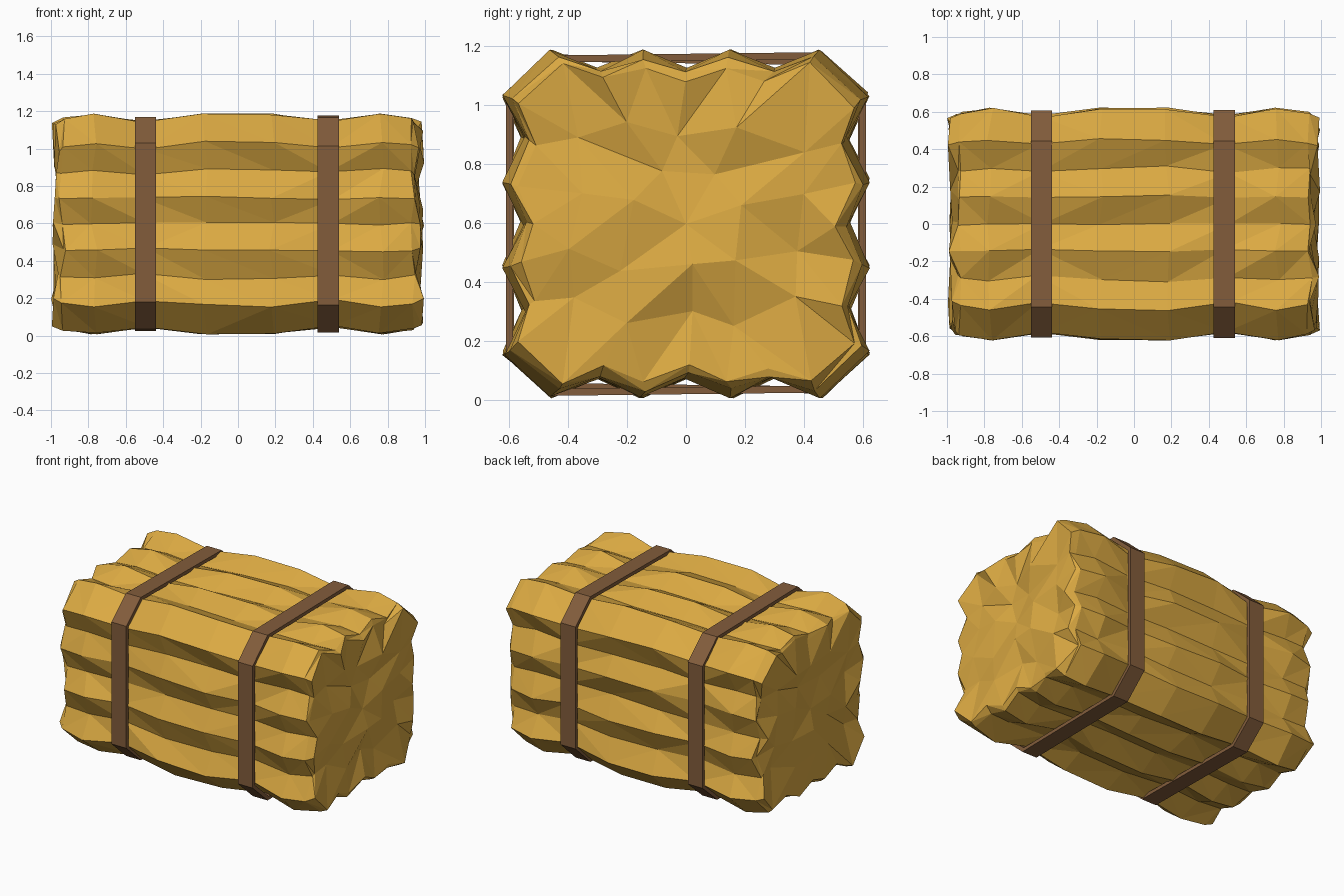
import bpy, bmesh, random
from mathutils import Vector

random.seed(4)
cube = bpy.data.objects.get("Cube")
if cube:
    bpy.data.objects.remove(cube)

MID_Z = 0.597
HALF_Y, HALF_Z = 0.622, 0.59


def material(name, color):
    mat = bpy.data.materials.new(name)
    mat.use_nodes = True
    mat.diffuse_color = (*color, 1)
    bsdf = next(n for n in mat.node_tree.nodes if n.type == 'BSDF_PRINCIPLED')
    bsdf.inputs["Base Color"].default_value = (*color, 1)
    bsdf.inputs["Roughness"].default_value = 0.9
    return mat


def finish(bm, name, mat):
    bmesh.ops.recalc_face_normals(bm, faces=bm.faces)
    mesh = bpy.data.meshes.new(name)
    bm.to_mesh(mesh)
    bm.free()
    mesh.materials.append(mat)
    obj = bpy.data.objects.new(name, mesh)
    bpy.context.collection.objects.link(obj)
    return obj


def jitter(amount):
    return random.uniform(-amount, amount)


def section(scale, depth):
    """Fluted boxy outline: four ridges and three valleys on each side."""
    points = []
    for side in range(4):
        for i in range(7):
            along = (i - 3) / 3
            valley = depth if i % 2 else 0
            if side % 2 == 0:
                y, z = HALF_Y * scale - valley, along * 0.438 * scale
            else:
                y, z = -along * 0.455 * scale, HALF_Z * scale - valley
            if side >= 2:
                y, z = -y, -z
            points.append((y, z))
    return points


def add_ring(bm, x, scale, depth, wobble_x, wobble):
    ring = []
    for y, z in section(scale, depth):
        px = max(-1, min(1, x + jitter(wobble_x)))
        py = max(-HALF_Y, min(HALF_Y, y + jitter(wobble)))
        pz = max(-HALF_Z, min(HALF_Z, z + jitter(wobble)))
        ring.append(bm.verts.new((px, py, MID_Z + pz)))
    return ring


def bridge(bm, a, b):
    """Join equal rings with triangles, with varied diagonals."""
    n = len(a)
    for i in range(n):
        j = (i + 1) % n
        if random.random() < 0.5:
            tris = ((a[i], a[j], b[j]), (a[i], b[j], b[i]))
        else:
            tris = ((a[i], a[j], b[i]), (a[j], b[j], b[i]))
        for tri in tris:
            bm.faces.new(tri)


def halve(bm, outer, center, factor, x):
    """Add an inner ring with half as many points and join it."""
    n = len(outer) // 2
    inner = []
    for k in range(n):
        p = center.lerp(outer[2 * k].co, factor)
        inner.append(bm.verts.new((x + jitter(0.035), p.y + jitter(0.03), p.z + jitter(0.03))))
    for k in range(n):
        before, here, after = outer[2 * k - 1], outer[2 * k], outer[2 * k + 1]
        bm.faces.new((before, here, inner[k]))
        bm.faces.new((here, after, inner[k]))
        bm.faces.new((after, inner[(k + 1) % n], inner[k]))
    return inner


def cap(bm, ring, side):
    """Rough, lumpy end of the bale."""
    rim = add_ring(bm, side * 0.965, 0.91, 0.05, 0.035, 0.012)
    bridge(bm, ring, rim)
    center = Vector((side * 0.96, 0, MID_Z))
    middle = halve(bm, rim, center, 0.66, side * 0.96)
    inner = halve(bm, middle, center, 0.52, side * 0.955)
    tip = bm.verts.new(center)
    for k in range(len(inner)):
        bm.faces.new((inner[k - 1], inner[k], tip))


straw = material("straw yellow", (0.71, 0.40, 0.055))
leather = material("strap brown", (0.225, 0.108, 0.044))

# Bale body: fluted rings, pinched in under both straps
half_stations = [(0.18, 1.0, 0.07), (0.5, 0.925, 0.035),
                 (0.77, 1.0, 0.07), (0.94, 0.955, 0.055)]
stations = [(-x, s, d) for x, s, d in reversed(half_stations)] + half_stations
bm = bmesh.new()
rings = [add_ring(bm, x, s, d, 0.018, 0.009) for x, s, d in stations]
for a, b in zip(rings, rings[1:]):
    bridge(bm, a, b)
cap(bm, rings[0], -1)
cap(bm, rings[-1], 1)
finish(bm, "hay_bale", straw)


# Straps: flat bands with cut corners
def strap(name, x, y, z, tilt):
    bm = bmesh.new()
    loops = []
    for inset, dx in ((0, -0.057), (0, 0.057), (0.024, 0.057), (0.024, -0.057)):
        hy, hz = y - inset, z - inset
        cy, cz = 0.445 - inset / 2, 0.425 - inset / 2
        quarter = [(hy, -cz), (hy, cz), (cy, hz), (-cy, hz)]
        outline = quarter + [(-a, -b) for a, b in quarter]
        loops.append([bm.verts.new((x + dx, a, MID_Z + b + tilt * a)) for a, b in outline])
    for k in range(4):
        a, b = loops[k], loops[(k + 1) % 4]
        for i in range(8):
            j = (i + 1) % 8
            bm.faces.new((a[i], a[j], b[j], b[i]))
    finish(bm, name, leather)


strap("right_strap", -0.495, 0.606, 0.568, -0.012)
strap("left_strap", 0.483, 0.61, 0.576, 0.012)
